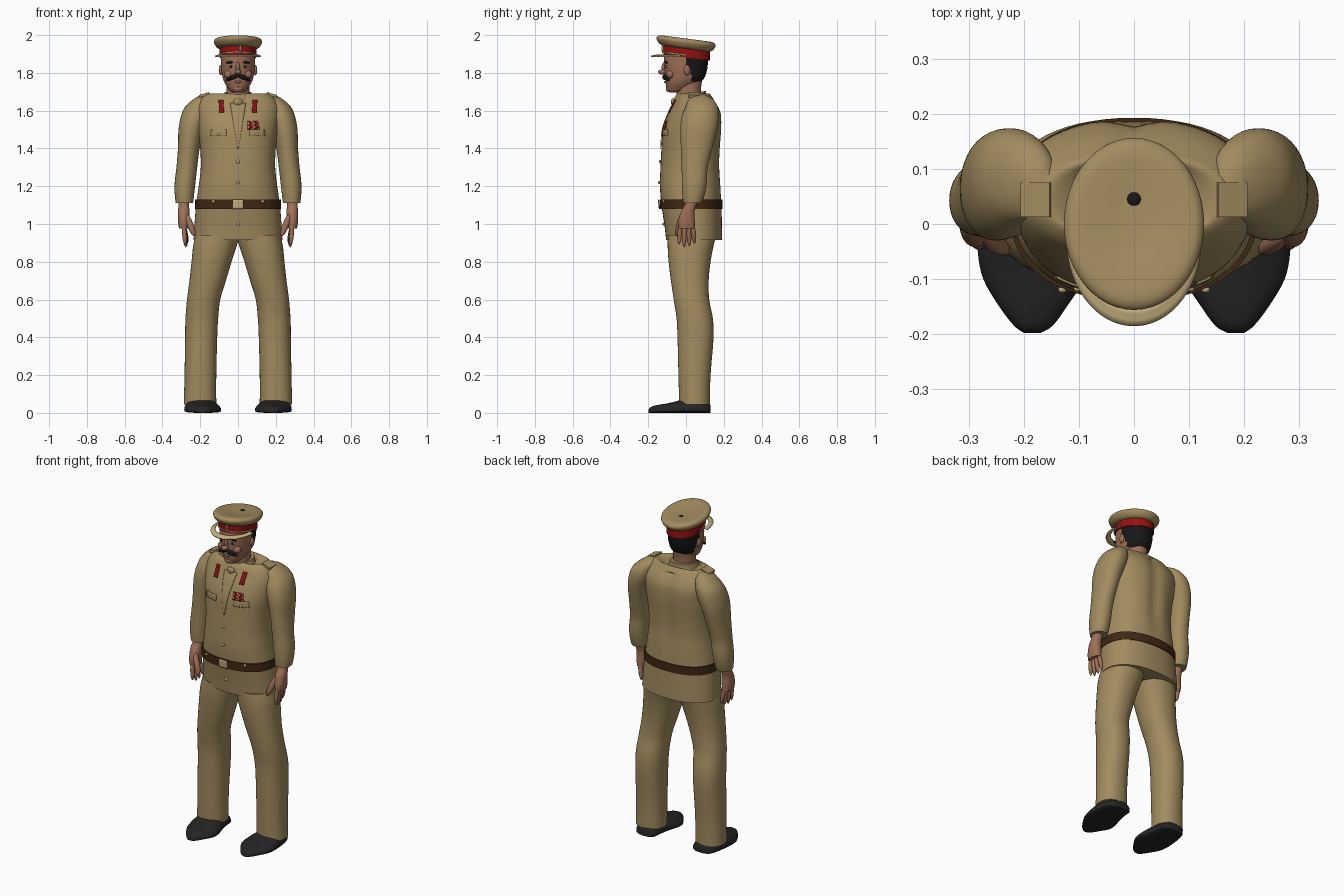
import bpy, bmesh, math
from mathutils import Vector, Matrix

old = bpy.data.objects.get("Cube")
if old:
    bpy.data.objects.remove(old, do_unlink=True)


def material(name, r, g, b):
    m = bpy.data.materials.new(name)
    m.use_nodes = True
    m.diffuse_color = (r, g, b, 1)
    bsdf = m.node_tree.nodes["Principled BSDF"]
    bsdf.inputs["Base Color"].default_value = (r, g, b, 1)
    bsdf.inputs["Roughness"].default_value = 0.8
    return m


khaki = material("khaki cloth", 0.36, 0.26, 0.115)
pale = material("pale brass", 0.58, 0.45, 0.22)
red = material("red cloth", 0.3, 0.006, 0.006)
brown = material("brown leather", 0.05, 0.02, 0.007)
skin = material("skin", 0.34, 0.16, 0.095)
black = material("black hair", 0.009, 0.008, 0.008)
charcoal = material("shoe leather", 0.018, 0.018, 0.018)
white = material("eye white", 0.6, 0.55, 0.5)
made = []


def finish(name, bm, *mats):
    bmesh.ops.recalc_face_normals(bm, faces=bm.faces)
    me = bpy.data.meshes.new(name)
    bm.to_mesh(me)
    bm.free()
    for m in mats:
        me.materials.append(m)
    ob = bpy.data.objects.new(name, me)
    bpy.context.collection.objects.link(ob)
    made.append(ob)
    return ob


def blend(keys, steps):
    """Catmull-Rom interpolation between key sections."""
    out = []
    for i in range(len(keys) - 1):
        a, b, c, d = (keys[max(0, min(len(keys) - 1, i + k))] for k in (-1, 0, 1, 2))
        for s in range(steps):
            t = s / steps
            out.append([q + t / 2 * (r - p + t * (2 * p - 5 * q + 4 * r - s2 + t * (3 * (q - r) + s2 - p)))
                        for p, q, r, s2 in zip(a, b, c, d)])
    return out + [list(keys[-1])]


def power(v, e):
    return math.copysign(abs(v) ** e, v)


def skin_rings(rings):
    bm = bmesh.new()
    rows = [[bm.verts.new(p) for p in ring] for ring in rings]
    for a, b in zip(rows, rows[1:]):
        for i in range(len(a)):
            j = (i + 1) % len(a)
            bm.faces.new((a[i], a[j], b[j], b[i]))
    bm.faces.new(rows[0])
    bm.faces.new(rows[-1])
    return bm


def loft(name, keys, *mats, p=2.3, n=40, steps=5, side=1, warp=None, rule=None):
    """Stack rounded sections given as (z, x min, x max, y min, y max)."""
    rings = []
    for z, x0, x1, y0, y1 in blend(keys, steps):
        ring = []
        for k in range(n):
            a = math.tau * k / n
            v = Vector(((x0 + x1) / 2 + (x1 - x0) / 2 * power(math.cos(a), 2 / p),
                        (y0 + y1) / 2 + (y1 - y0) / 2 * power(math.sin(a), 2 / p), z))
            v.x *= side
            ring.append(warp(v) if warp else v)
        rings.append(ring)
    bm = skin_rings(rings)
    if rule:
        for f in bm.faces:
            f.material_index = rule(f.calc_center_median())
    return finish(name, bm, *mats)


def ball(name, loc, size, mat, rot=0):
    bm = bmesh.new()
    mtx = Matrix.Translation(loc) @ Matrix.Rotation(rot, 4, "Y") @ Matrix.Diagonal((*size, 1))
    bmesh.ops.create_uvsphere(bm, u_segments=16, v_segments=10, radius=1, matrix=mtx)
    return finish(name, bm, mat)


def sheet(name, nu, nv, func, *mats, thick=0.004, rule=None):
    bm = bmesh.new()
    rows = [[bm.verts.new(func(i / nu, j / nv)) for i in range(nu + 1)] for j in range(nv + 1)]
    for j in range(nv):
        for i in range(nu):
            f = bm.faces.new((rows[j][i], rows[j][i + 1], rows[j + 1][i + 1], rows[j + 1][i]))
            f.material_index = rule(i, j) if rule else 0
    ob = finish(name, bm, *mats)
    mod = ob.modifiers.new("thickness", "SOLIDIFY")
    mod.thickness, mod.offset = thick, 0
    return ob


# Jacket body
def sym(z, r, y0, y1):
    return (z, -r, r, y0, y1)


body = [sym(0.915, .235, -.105, .192), sym(1.0, .23, -.115, .19), sym(1.1, .222, -.13, .188),
        sym(1.2, .208, -.138, .185), sym(1.3, .197, -.135, .18), sym(1.4, .2, -.13, .183),
        sym(1.5, .212, -.122, .19), sym(1.58, .22, -.095, .188), sym(1.63, .215, -.07, .168),
        sym(1.67, .19, -.05, .14), sym(1.69, .155, -.03, .122), sym(1.665, .1, -.05, .11)]


def spine(v):
    if v.y > .1 and v.z < 1.66:
        v.y -= .014 * math.exp(-(v.x / .035) ** 2) * min(1, max(0, (v.z - 1.1) * 4))
    return v


loft("jacket", body, khaki, n=64, warp=spine)
body_fine = blend(body[:-1], 20)


def on_chest(x, z, lift=0.003):
    _, x0, x1, y0, y1 = min(body_fine, key=lambda k: abs(k[0] - z))
    depth = max(0, 1 - abs(x / x1) ** 2.3) ** (1 / 2.3)
    return Vector((x, (y0 + y1) / 2 - (y1 - y0) / 2 * depth - lift, z))


def patch(name, bottom, top, z0, z1, *mats, nu=6, nv=6, lift=0.004, rule=None):
    def f(u, v):
        l, r = (bottom[k] + (top[k] - bottom[k]) * v for k in (0, 1))
        return on_chest(l + (r - l) * u, z0 + (z1 - z0) * v, lift)
    return sheet(name, nu, nv, f, *mats, rule=rule)


patch("front_opening", (-.003, .003), (-.042, .042), 1.4, 1.64, khaki, nv=16)
patch("medal_ribbons", (.05, .115), (.05, .105), 1.5, 1.545, red, khaki, black, nu=8, nv=5,
      rule=lambda i, j: (0, 1, 0, 2)[(i * 3 + j * j) % 4])
belt = [sym(z, .227, -.139, .193) for z in (1.08, 1.13)]
loft("belt", belt, brown, n=64, steps=1)
patch("belt_buckle", (-.028, .028), (-.028, .028), 1.08, 1.13, pale, lift=.014)
for z in (1.0, 1.22, 1.33):
    ball("front_button", on_chest(0, z), (.009, .006, .009), pale)

# Collar and neck
loft("neck", [sym(1.6, .068, -.045, .09), sym(1.7, .062, -.05, .078), sym(1.78, .062, -.05, .09)], skin, p=2)
loft("collar", [sym(1.635, .095, -.072, .112), sym(1.67, .08, -.066, .106), sym(1.695, .072, -.05, .105)],
     khaki, p=2, warp=lambda v: v + Vector((0, 0, .12 * (v.y - .03))))
ball("collar_knot", (0, -.068, 1.645), (.024, .012, .02), khaki)

# Head, with hair on the rear faces
head = [sym(1.695, .025, -.085, -.03), sym(1.71, .045, -.1, .01), sym(1.74, .067, -.107, .06),
        sym(1.77, .08, -.11, .095), sym(1.81, .087, -.112, .11), sym(1.85, .09, -.115, .116),
        sym(1.89, .09, -.115, .118), sym(1.93, .08, -.1, .105)]


def hair_rule(c):
    edge = .0 if c.z > 1.815 else .028
    return int(c.y > edge and c.z > 1.755)


loft("head", head, skin, black, p=2.1, n=56, steps=6, rule=hair_rule)
ball("nose", (0, -.122, 1.805), (.017, .026, .014), skin)
ball("nose_bridge", (0, -.113, 1.828), (.01, .016, .03), skin)
ball("chin", (0, -.09, 1.716), (.027, .017, .018), skin)
ball("lower_lip", (0, -.109, 1.752), (.02, .007, .006), skin)

# Cap
def tilt(v):
    v.z -= .13 * v.y
    return v


loft("cap_band", [sym(z, .097, -.12, .126) for z in (1.882, 1.937)], red, p=2, n=48, steps=1, warp=tilt)
loft("cap_crown", [sym(1.928, .096, -.12, .126), sym(1.938, .114, -.142, .142), sym(1.96, .127, -.156, .156),
                   sym(1.976, .122, -.149, .15), sym(1.982, .1, -.12, .12), sym(1.974, .03, -.04, .04)],
     khaki, p=2, n=48, warp=tilt)


def visor(u, v):
    a = math.pi * (1 + u)
    return Vector(((.101 + .02 * v) * math.cos(a), -.03 + (.122 + .033 * v) * math.sin(a), 1.895 - .008 * v))


def strap(u, v):
    a = math.pi * (1 + u)
    return tilt(Vector((.1 * math.cos(a), .003 + .127 * math.sin(a), 1.89 + .007 * v)))


sheet("cap_visor", 40, 3, visor, pale, thick=.007)
sheet("cap_strap", 40, 1, strap, pale)
ball("cap_badge", (.012, -.125, 1.93), (.006, .006, .02), pale)
ball("cap_top_button", (0, -.045 + .09, 1.968), (.013, .013, .004), black)

# Paired parts
arm = [(1.112, .238, .33, -.015, .085), (1.16, .232, .335, -.02, .1), (1.22, .225, .335, -.022, .11),
       (1.3, .216, .326, -.023, .115), (1.4, .203, .318, -.027, .14), (1.5, .18, .315, -.03, .165),
       (1.57, .155, .302, -.022, .174), (1.62, .145, .28, -.002, .168), (1.66, .14, .237, .015, .143),
       (1.685, .15, .195, .05, .1)]
leg = [(.045, .115, .287, -.036, .126), (.2, .115, .283, -.04, .13), (.4, .11, .28, -.045, .146),
       (.5, .105, .278, -.05, .142), (.6, .094, .27, -.065, .123), (.7, .064, .257, -.08, .12),
       (.8, .034, .246, -.092, .13), (.88, .008, .238, -.097, .145), (.94, -.01, .225, -.097, .16)]
palm = [(.975, .262, .312, -.04, .048), (1.01, .257, .317, -.042, .047), (1.06, .256, .318, -.03, .045),
        (1.1, .26, .315, -.008, .055), (1.13, .26, .315, -.005, .06)]
# Shoe sections: y, inner x, outer x, height
shoe = [(.13, .15, .23, .04), (.115, .128, .255, .055), (.06, .118, .275, .072), (0, .105, .283, .075),
        (-.05, .092, .284, .062), (-.1, .092, .274, .05), (-.15, .122, .245, .042),
        (-.185, .148, .218, .032), (-.198, .17, .2, .018)]


def shoe_ring(s, y, x0, x1, h, n=28):
    ring = []
    for k in range(n):
        a = math.tau * k / n
        z = .3 * h + (.7 * h * math.sin(a) if math.sin(a) > 0 else .3 * h * power(math.sin(a), .4))
        ring.append(Vector((s * ((x0 + x1) / 2 + (x1 - x0) / 2 * power(math.cos(a), .85)), y, z)))
    return ring


def finger(name, start, end, r, s):
    """Tapered rounded digit between two points."""
    a, b = Vector(start), Vector(end)
    a.x, b.x = a.x * s, b.x * s
    d = b - a
    bm = bmesh.new()
    mtx = Matrix.Translation((a + b) / 2) @ d.to_track_quat("Z", "Y").to_matrix().to_4x4()
    bmesh.ops.create_uvsphere(bm, u_segments=12, v_segments=10, radius=1,
                              matrix=mtx @ Matrix.Diagonal((r, r, d.length / 2, 1)))
    finish(name, bm, skin)


for s, tag in ((1, "left_"), (-1, "right_")):
    loft(tag + "sleeve", arm, khaki, p=2.1, side=s)
    loft(tag + "trouser_leg", leg, khaki, p=2.2, side=s)
    loft(tag + "hand", palm, skin, p=2.2, n=24, side=s)
    for k in range(4):
        y = -.03 + .022 * k
        finger(tag + "finger", (.287, y, 1.0), (.28 - .004 * k, y * 1.25, .872 + .014 * abs(k - 1.3)), .0125, s)
    finger(tag + "thumb", (.275, -.02, 1.055), (.23, -.05, .935), .017, s)
    finish(tag + "shoe", skin_rings([shoe_ring(s, *r) for r in blend(shoe, 4)]), charcoal)

    bm = bmesh.new()
    bmesh.ops.create_cube(bm, size=1, matrix=Matrix.Translation((s * .178, .044, 1.684))
                          @ Matrix.Rotation(s * .3, 4, "Y") @ Matrix.Diagonal((.055, .062, .014, 1)))
    finish(tag + "shoulder_strap", bm, khaki)

    patch(tag + "collar_tab", (s * .074, s * .1), (s * .078, s * .102), 1.59, 1.655, red, black, nu=5, nv=7,
          lift=.008, rule=lambda i, j: int(i == 2 and j % 2 == 1))
    patch(tag + "pocket_flap", (s * .06, s * .145), (s * .06, s * .14), 1.465, 1.5, khaki)
    ball(tag + "pocket_button", on_chest(s * .102, 1.475, .006), (.008, .006, .008), pale)
    ball(tag + "belt_stud", on_chest(s * .13, 1.12, .01), (.008, .006, .008), pale)

    # Face details
    ball(tag + "ear", (s * .092, .005, 1.815), (.01, .017, .028), skin)
    ball(tag + "eye", (s * .038, -.102, 1.833), (.015, .008, .007), white)
    ball(tag + "pupil", (s * .038, -.108, 1.833), (.007, .004, .007), black)
    ball(tag + "eyebrow", (s * .04, -.104, 1.856), (.024, .008, .006), black, s * .12)
    ball(tag + "moustache", (s * .024, -.112, 1.778), (.03, .014, .012), black, s * .35)
    ball(tag + "moustache_tip", (s * .05, -.098, 1.765), (.016, .011, .008), black, s * .3)
    ball(tag + "cheek", (s * .05, -.082, 1.792), (.025, .022, .022), skin)

# Smooth shading with sharp edges kept
bpy.ops.object.select_all(action="DESELECT")
for ob in made:
    ob.select_set(True)
bpy.context.view_layer.objects.active = made[0]
bpy.ops.object.shade_smooth_by_angle(angle=math.radians(45))
